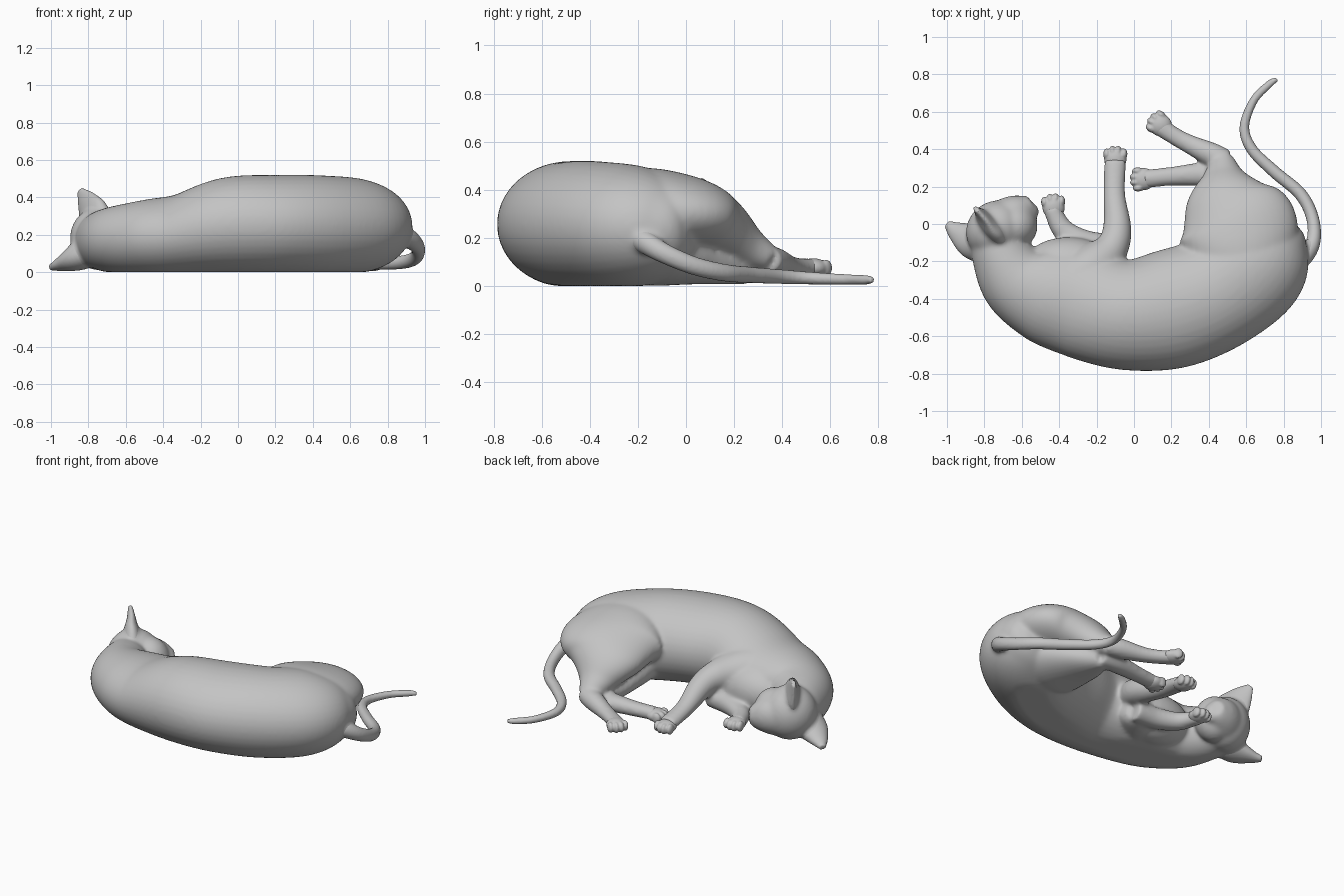
import bpy
import bmesh
from math import cos, sin, tau
from mathutils import Vector, Matrix

cube = bpy.data.objects.get("Cube")
if cube:
    bpy.data.objects.remove(cube, do_unlink=True)

fur = bpy.data.materials.new("grey_fur")
fur.use_nodes = True
grey = (.55, .55, .55, 1)
fur.diffuse_color = grey
fur.node_tree.nodes["Principled BSDF"].inputs["Base Color"].default_value = grey

UP = Vector((0, 0, 1))
SIDES = 40


def smooth_stations(stations, steps):
    """Catmull-Rom interpolation of (x, y, z, half width, half height)."""
    s = [Vector(p) for p in stations]
    s = [s[0] * 2 - s[1]] + s + [s[-1] * 2 - s[-2]]
    out = []
    for a, b, c, d in zip(s, s[1:], s[2:], s[3:]):
        for k in range(steps):
            t = k / steps
            out.append((b * 2 + (c - a) * t + (a * 2 - b * 5 + c * 4 - d) * t ** 2
                        + (b * 3 - a - c * 3 + d) * t ** 3) / 2)
    return out + [s[-2]]


def loft(bm, stations, steps=8):
    """Closed tube with elliptical sections, flattened where it meets the floor."""
    path = smooth_stations(stations, steps)
    rings = []
    for i, p in enumerate(path):
        ahead, behind = path[min(i + 1, len(path) - 1)], path[max(i - 1, 0)]
        tangent = Vector((ahead - behind)[:3]).normalized()
        side = tangent.cross(UP).normalized()
        lift = side.cross(tangent)
        ring = []
        for k in range(SIDES):
            a = tau * k / SIDES
            co = Vector(p[:3]) + side * (p[3] * cos(a)) + lift * (p[4] * sin(a))
            co.z = max(co.z, 0)
            ring.append(bm.verts.new(co))
        rings.append(ring)
    for r, q in zip(rings, rings[1:]):
        for k in range(SIDES):
            n = (k + 1) % SIDES
            bm.faces.new((r[k], r[n], q[n], q[k]))
    bm.faces.new(rings[0][::-1])
    bm.faces.new(rings[-1])


def ball(bm, centre, radii, turn=0):
    """Ellipsoid turned about the vertical."""
    m = Matrix.Translation(centre) @ Matrix.Rotation(turn, 4, "Z") @ Matrix.Diagonal((*radii, 1))
    for v in bmesh.ops.create_uvsphere(bm, u_segments=32, v_segments=20, radius=1, matrix=m)["verts"]:
        v.co.z = max(v.co.z, 0)


def finish(bm, name, voxel, relax):
    """Fuse overlapping volumes into one smooth skin."""
    bmesh.ops.recalc_face_normals(bm, faces=bm.faces)
    mesh = bpy.data.meshes.new(name)
    bm.to_mesh(mesh)
    bm.free()
    mesh.materials.append(fur)
    mesh.shade_smooth()
    ob = bpy.data.objects.new(name, mesh)
    bpy.context.collection.objects.link(ob)
    fuse = ob.modifiers.new("fuse", "REMESH")
    fuse.mode = "VOXEL"
    fuse.voxel_size = voxel
    fuse.use_smooth_shade = True
    soften = ob.modifiers.new("soften", "SMOOTH")
    soften.factor = .5
    soften.iterations = relax


def paw(name, centre, heading):
    """Pad with four toes fanned in front of it."""
    bm = bmesh.new()
    ball(bm, centre, (.065, .06, .04), heading)
    forward = Vector((cos(heading), sin(heading), 0))
    across = Vector((-forward.y, forward.x, 0))
    for k in (-1.5, -.5, .5, 1.5):
        reach = .045 - .007 * k * k
        ball(bm, Vector(centre) + forward * reach + across * k * .031,
             (.03, .018, .034), heading)
    finish(bm, name, .006, 4)


body = bmesh.new()

# Torso, curled from neck to rump
loft(body, [
    (-.74, -.02, .17, .13, .14), (-.71, -.16, .17, .16, .165), (-.62, -.3, .175, .21, .185),
    (-.47, -.375, .185, .265, .205), (-.29, -.42, .2, .295, .22), (-.05, -.485, .25, .295, .257),
    (.2, -.455, .255, .32, .265), (.45, -.36, .25, .31, .267), (.65, -.2, .245, .3, .25),
    (.75, -.05, .24, .2, .18), (.78, .03, .24, .08, .09)])

# Chest, deep between the front legs
ball(body, (-.34, -.23, .16), (.25, .16, .16), -.05)

# Upper hind leg: thigh, then shin
loft(body, [
    (.58, -.36, .27, .1, .1), (.57, -.2, .305, .26, .18), (.555, -.02, .305, .32, .16),
    (.5, .13, .25, .235, .13), (.48, .25, .165, .12, .09), (.475, .35, .11, .06, .055)])
loft(body, [
    (.5, .34, .11, .055, .055), (.42, .37, .1, .064, .06), (.29, .43, .08, .051, .046),
    (.2, .48, .075, .048, .041), (.13, .53, .075, .055, .04)])

# Lower hind leg
loft(body, [
    (.58, -.3, .14, .1, .1), (.55, -.12, .15, .24, .15), (.49, .1, .1, .16, .095),
    (.46, .26, .07, .065, .065)])
loft(body, [
    (.48, .26, .07, .055, .055), (.36, .265, .065, .063, .055), (.2, .255, .06, .051, .046),
    (.05, .24, .06, .05, .04)])

# Upper front leg: shoulder, elbow, forearm
loft(body, [
    (-.38, -.42, .22, .1, .1), (-.31, -.34, .245, .16, .14), (-.22, -.24, .24, .14, .13),
    (-.12, -.13, .21, .092, .092), (-.09, -.02, .17, .076, .076), (-.105, .16, .11, .058, .051),
    (-.1, .34, .07, .06, .04)])

# Lower front leg, folded back under the chin
loft(body, [
    (-.3, -.3, .13, .16, .13), (-.16, -.16, .1, .11, .09), (-.12, -.12, .09, .065, .065)])
loft(body, [
    (-.1, -.12, .08, .065, .065), (-.25, -.1, .075, .065, .065), (-.37, -.04, .07, .06, .055),
    (-.425, .05, .07, .05, .045), (-.435, .09, .07, .05, .045)])

# Head: skull, cheeks, muzzle, nose and chin
face = .7
ball(body, (-.74, -.03, .18), (.165, .15, .17), face)
ball(body, (-.64, -.01, .17), (.125, .125, .145), face)
loft(body, [
    (-.72, -.02, .17, .145, .15), (-.64, .05, .165, .11, .12), (-.58, .09, .16, .075, .085),
    (-.545, .115, .16, .045, .05)])
ball(body, (-.6, .105, .165), (.04, .035, .04), face)
ball(body, (-.555, .07, .15), (.045, .05, .065), face)

# Ears: broad tapering blades, with soft roots blended into the skull
ears = {
    "upper_ear": [
        (-.74, -.05, .24, .07, .11), (-.78, .0, .315, .05, .11), (-.81, .04, .375, .028, .075),
        (-.845, .08, .437, .012, .022)],
    "lower_ear": [
        (-.77, -.1, .14, .12, .11), (-.86, -.09, .08, .1, .075), (-.94, -.045, .045, .06, .04),
        (-1, .0, .025, .02, .017)],
}
for name, stations in ears.items():
    loft(body, stations)
    ear = bmesh.new()
    loft(ear, stations)
    finish(ear, name, .006, 4)

# Tail, sweeping round and trailing along the floor
tail_path = [
    (.78, -.25, .22, .06, .06), (.89, -.19, .195, .052, .052), (.957, -.1, .14, .039, .042),
    (.955, .03, .085, .034, .038), (.89, .16, .055, .034, .036), (.75, .28, .045, .033, .033),
    (.63, .4, .038, .03, .03), (.59, .52, .032, .026, .026), (.64, .66, .027, .022, .022),
    (.72, .745, .025, .02, .02), (.765, .775, .025, .013, .013)]
loft(body, tail_path[:3])
tail = bmesh.new()
loft(tail, tail_path)
finish(tail, "tail", .008, 3)

finish(body, "sleeping_cat_body", .01, 18)

# Paws
paw("upper_hind_paw", (.14, .53, .075), 2.5)
paw("lower_hind_paw", (.05, .24, .055), 3.2)
paw("upper_front_paw", (-.1, .345, .06), 1.57)
paw("lower_front_paw", (-.43, .09, .07), 1.65)
